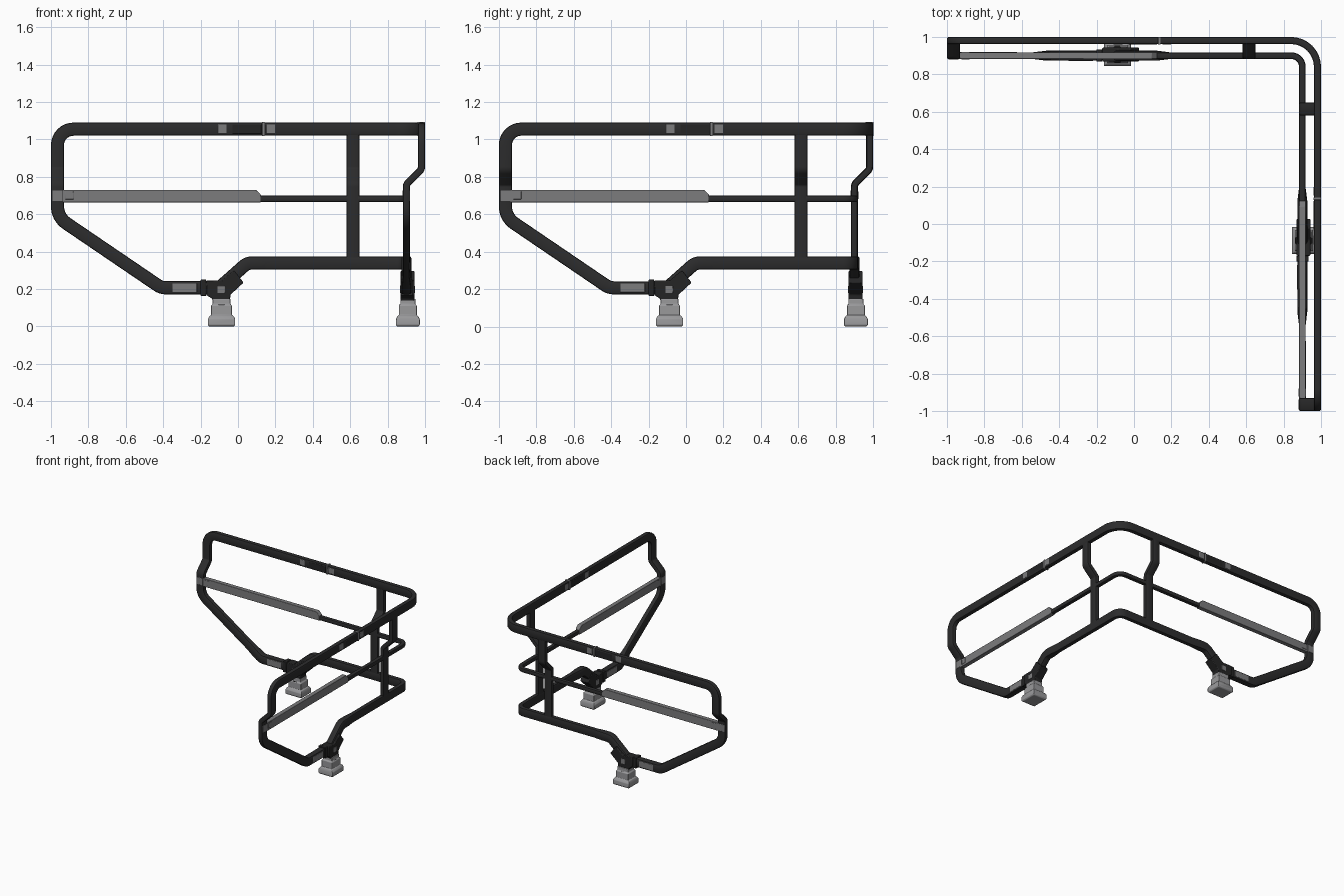
import bpy, bmesh, math
from mathutils import Vector as V

if "Cube" in bpy.data.objects:
    bpy.data.objects.remove(bpy.data.objects["Cube"])


def material(name, g):
    m = bpy.data.materials.new(name)
    m.diffuse_color = (g, g, g * 1.03, 1)
    m.use_nodes = True
    m.node_tree.nodes["Principled BSDF"].inputs["Base Color"].default_value = m.diffuse_color
    return m


BLACK = material("black_tube", 0.025)
DARK = material("dark_joint", 0.018)
GREY = material("grey_panel", 0.2)
METAL = material("foot_metal", 0.32)
CORNER = 0.84  # shared centre of the concentric corner bends


def make(name, verts, faces, mat, bevel=0):
    me = bpy.data.meshes.new(name)
    me.from_pydata([tuple(v) for v in verts], [], faces)
    bm = bmesh.new()
    bm.from_mesh(me)
    bmesh.ops.recalc_face_normals(bm, faces=bm.faces)
    bm.to_mesh(me)
    bm.free()
    me.materials.append(mat)
    ob = bpy.data.objects.new(name, me)
    bpy.context.collection.objects.link(ob)
    if bevel:
        b = ob.modifiers.new("bevel", "BEVEL")
        b.width, b.segments, b.limit_method = bevel, 2, "ANGLE"
    bpy.ops.object.select_all(action="DESELECT")
    ob.select_set(True)
    bpy.context.view_layer.objects.active = ob
    bpy.ops.object.shade_smooth_by_angle(angle=math.radians(35))
    return ob


def both(name, verts, faces, mat, bevel=0):
    """Part on the back wing plus its twin on the right wing (x and y swapped)."""
    make("back_" + name, verts, faces, mat, bevel)
    make("right_" + name, [(y, x, z) for x, y, z in verts], faces, mat, bevel)


def loft(rings, closed=False):
    n, k = len(rings[0]), len(rings)
    faces = [[i * n + j, i * n + (j + 1) % n,
              (i + 1) % k * n + (j + 1) % n, (i + 1) % k * n + j]
             for i in range(k if closed else k - 1) for j in range(n)]
    if not closed:
        faces += [list(range(n)), list(range((k - 1) * n, k * n))]
    return [tuple(v) for r in rings for v in r], faces


def fillet(pts, closed, seg=8):
    """Round the corners of a path given as (x, y, z, radius)."""
    out = []
    for i, p in enumerate(pts):
        P, r = V(p[:3]), p[3]
        if r == 0 or (not closed and i in (0, len(pts) - 1)):
            out.append(P)
            continue
        a = (V(pts[i - 1][:3]) - P).normalized()
        b = (V(pts[(i + 1) % len(pts)][:3]) - P).normalized()
        half = a.angle(b) / 2
        c = P + (a + b).normalized() * r / math.sin(half)
        s, e = P + a * r / math.tan(half) - c, P + b * r / math.tan(half) - c
        ang = s.angle(e)
        out += [c + (s * math.sin(ang * (1 - k / seg)) + e * math.sin(ang * k / seg))
                / math.sin(ang) for k in range(seg + 1)]
    return out


def sweep(pts, thick, tall, closed=False, width=lambda p: 1, r=0.009):
    path, rings = fillet(pts, closed), []
    sec = [(sx * (thick / 2 - r) + r * math.cos(math.radians(a0 + a)),
            sy * (tall / 2 - r) + r * math.sin(math.radians(a0 + a)))
           for sx, sy, a0 in ((1, 1, 0), (-1, 1, 90), (-1, -1, 180), (1, -1, 270))
           for a in (0, 45, 90)]
    n = len(path)
    for i, p in enumerate(path):
        prev = path[i - 1] if closed or i else p
        nxt = path[(i + 1) % n] if closed or i < n - 1 else p
        t = ((nxt - p).normalized() + (p - prev).normalized()).normalized()
        out = V((max(p.x - CORNER, 0), max(p.y - CORNER, 0), 0)).normalized()
        side = out.cross(t).normalized()
        norm = t.cross(side)
        w = width(p)
        rings.append([p + norm * a * w + side * b for a, b in sec])
    return loft(rings, closed)


def swap(pts):
    return [(y, x, z, r) for x, y, z, r in reversed(pts)]


def prism(name, prof, d0, d1, mat, bevel=0):
    both(name, *loft([[(u, d, z) for u, z in prof] for d in (d0, d1)]), mat, bevel)


def box(name, u0, u1, d0, d1, z0, z1, mat, bevel=0.0015):
    prism(name, [(u0, z0), (u1, z0), (u1, z1), (u0, z1)], d0, d1, mat, bevel)


# Main tube: one closed loop through both wings, stepping inward at the ends
wing = [(-.965, .981, 1.055, .085), (-.965, .981, .84, .035), (-.965, .9, .76, .035),
        (-.965, .9, .584, .11), (-.525, .9, .285, 0), (-.45, .9, .234, 0),
        (-.41, .9, .207, .08), (-.1, .9, .207, .06), (.05, .9, .34, .07),
        (.12, .9, .34, 0), (.19, .9, .34, 0)]


def swell(p):
    u = min(p.x, p.y)
    if p.z > .45:
        return 1.05
    f = max(0, min(1, (u + .525) / .075, (.19 - u) / .07))
    return 1 + .5 * f


loop = [(.981, .981, 1.055, .141)] + wing + [(.9, .9, .34, .06)] + swap(wing)
make("main_tube_frame", *sweep(loop, .036, .07, True, swell), BLACK)

# Slim middle rail around the corner
mid = [(-.95, .9, .683, 0)]
make("middle_rail", *sweep(mid + [(.9, .9, .683, .06)] + swap(mid), .034, .034), BLACK)

# Cranked upright posts
both("upright_post", *sweep([(.615, .981, 1.04, 0), (.615, .981, .84, .035),
                             (.615, .9, .76, .035), (.615, .9, .35, 0)], .034, .07), BLACK)

# Padded strip on the middle rail, with its end clamp
prism("rail_panel", [(-.945, .664), (.122, .664), (.122, .705), (.095, .731), (-.945, .731)],
      .882, .918, GREY, .003)
box("panel_clip", -.922, -.88, .8795, .9205, .68, .722, GREY)
box("end_plate", -.993, -.937, .88, .92, .67, .728, GREY)

# Top rail coupler: inlay, band and square buttons
box("coupler_inlay", -.03, .125, .961, 1.0, 1.03, 1.08, DARK)
box("coupler_band", .129, .142, .960, 1.001, 1.018, 1.093, GREY)
for label, u in (("a", -.085), ("b", .175)):
    box("coupler_button_" + label, u - .024, u + .024, .9605, 1.0005, 1.034, 1.08, GREY)

# Lower sleeve: inlay and collar beside the foot
box("sleeve_inlay", -.35, -.22, .872, .928, .183, .231, GREY)
box("sleeve_collar", -.2, -.17, .868, .934, .163, .251, DARK, .004)

# Hub joining the foot to the tube
prism("foot_hub", [(-.17, .168), (-.14, .15), (-.13, .12), (-.045, .12), (-.04, .17),
                   (.03, .235), (-.022, .3), (-.085, .247), (-.17, .247)],
      .869, .943, DARK, .005)
box("hub_button", -.11, -.07, .866, .946, .178, .218, GREY)
box("stem_button", -.105, -.073, .862, .952, .088, .118, DARK)

# Stepped metal foot
steps = [(.066, .056, 0), (.073, .064, .008), (.073, .064, .04), (.064, .054, .057),
         (.056, .048, .06), (.056, .048, .112), (.048, .04, .12), (.048, .04, .148)]
both("foot", *loft([[(-.088 + a * hu, .908 + b * hd, z)
                     for a, b in ((-1, -1), (1, -1), (1, 1), (-1, 1))]
                    for hu, hd, z in steps]), METAL, .003)
